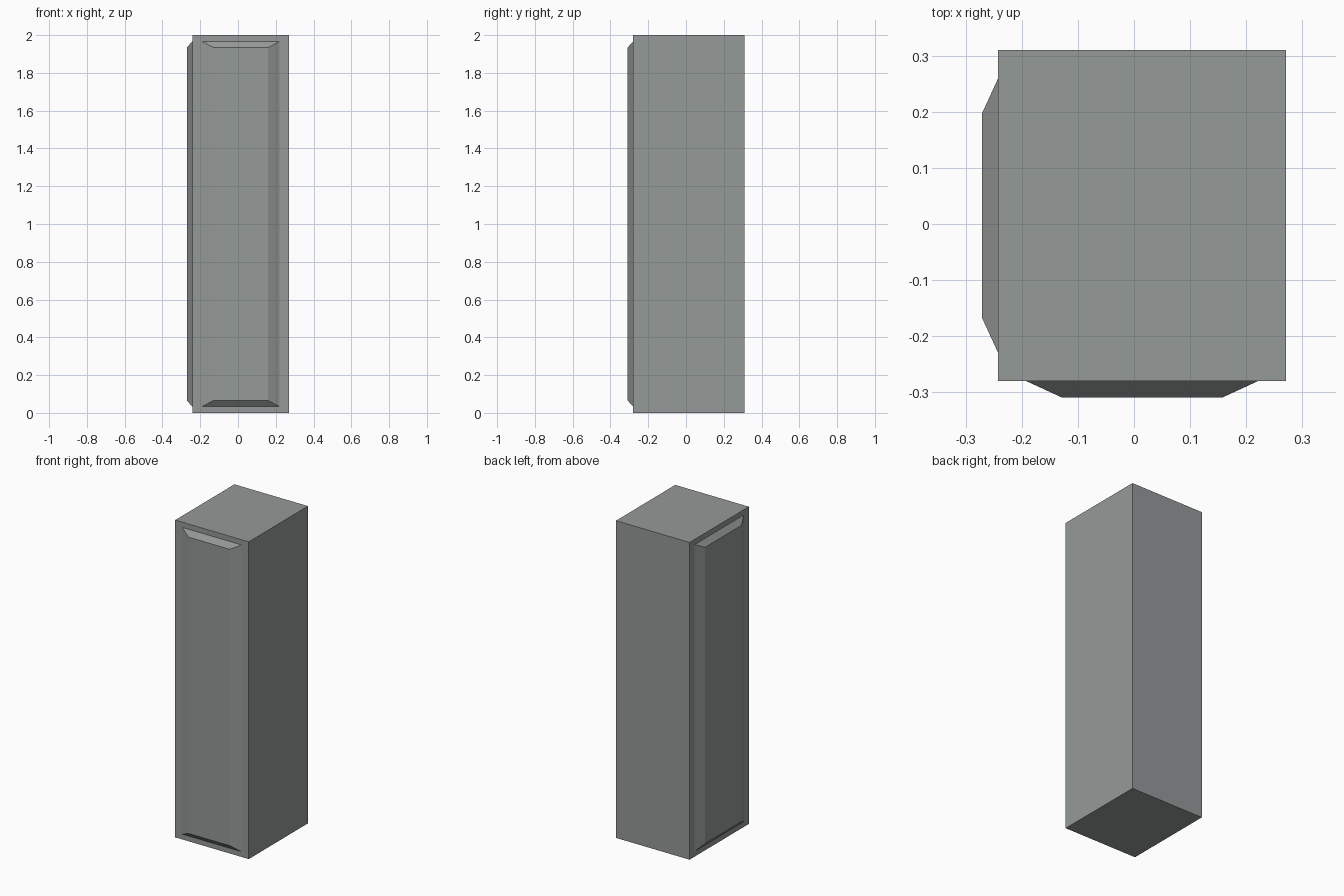
import bpy, bmesh
from mathutils import Vector

if "Cube" in bpy.data.objects:
    bpy.data.objects.remove(bpy.data.objects["Cube"])

HEIGHT = 2.0
LOW = Vector((-0.242, -0.28, 0.0))
HIGH = Vector((0.271, 0.31, HEIGHT))
RAISE = 0.029

grey = bpy.data.materials.new("stone grey")
grey.diffuse_color = (0.30, 0.32, 0.315, 1)
grey.use_nodes = True
grey.node_tree.nodes["Principled BSDF"].inputs["Base Color"].default_value = grey.diffuse_color

bm = bmesh.new()

# Plain rectangular pillar body
bmesh.ops.create_cube(bm, size=1.0)
for v in bm.verts:
    v.co = Vector([HIGH[i] if v.co[i] > 0 else LOW[i] for i in range(3)])
bm.normal_update()


def inset_step(face, side, z_margin, raise_by):
    """Inset a wall face, set its end margin, and push it outward."""
    normal = face.normal.copy()
    bmesh.ops.inset_individual(bm, faces=[face], thickness=side,
                               use_even_offset=True)
    for v in face.verts:
        v.co.z = z_margin if v.co.z < HEIGHT / 2 else HEIGHT - z_margin
        v.co += normal * raise_by


# Raised bevelled panels on the front and left walls
walls = [f for f in bm.faces if f.normal.x < -0.9 or f.normal.y < -0.9]
for wall in walls:
    inset_step(wall, 0.05, 0.033, 0.0)
    inset_step(wall, 0.063, 0.066, RAISE)

bm.normal_update()
mesh = bpy.data.meshes.new("panelled_pillar")
bm.to_mesh(mesh)
bm.free()
mesh.materials.append(grey)
pillar = bpy.data.objects.new("panelled_pillar", mesh)
bpy.context.collection.objects.link(pillar)
